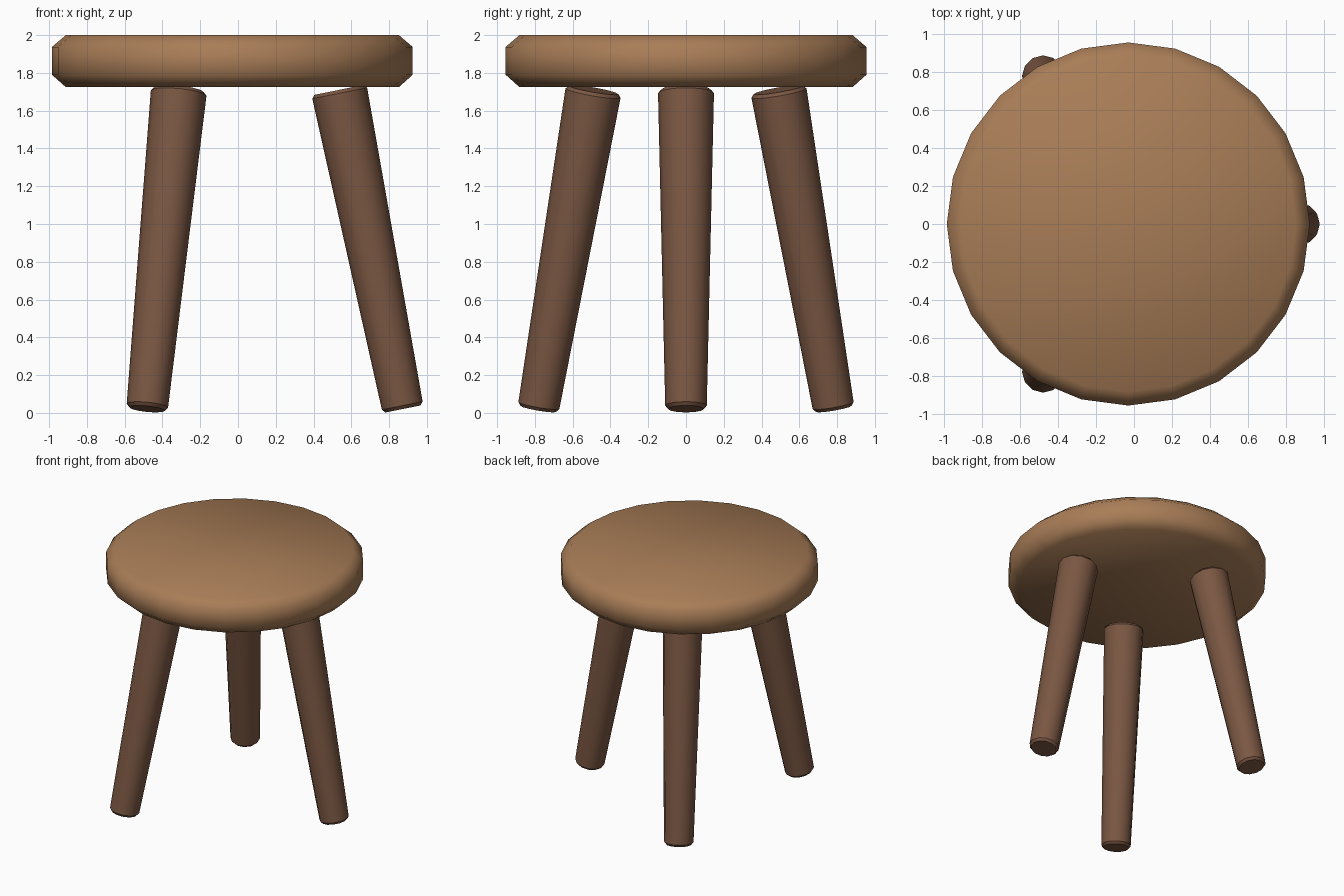
import bpy, bmesh, math
from mathutils import Vector, Matrix

if "Cube" in bpy.data.objects:
    bpy.data.objects.remove(bpy.data.objects["Cube"])

CX = -0.03  # common axis of the seat and the leg ring


def material(name, rgb):
    m = bpy.data.materials.new(name)
    m.diffuse_color = (*rgb, 1)
    m.use_nodes = True
    m.node_tree.nodes["Principled BSDF"].inputs["Base Color"].default_value = m.diffuse_color
    return m


def turned(name, profile, sides, mat, matrix):
    """Closed solid turned from (radius, height) points, low to high."""
    bm = bmesh.new()
    rings = []
    for r, z in profile:
        rings.append([bm.verts.new((r * math.cos(2 * math.pi * i / sides),
                                    r * math.sin(2 * math.pi * i / sides), z))
                      for i in range(sides)])
    for a, b in zip(rings, rings[1:]):
        for i in range(sides):
            j = (i + 1) % sides
            bm.faces.new((a[i], a[j], b[j], b[i]))
    bm.faces.new(rings[0][::-1])
    bm.faces.new(rings[-1])
    bm.transform(matrix)
    for f in bm.faces:
        f.smooth = True
    mesh = bpy.data.meshes.new(name)
    bm.to_mesh(mesh)
    bm.free()
    mesh.materials.append(mat)
    ob = bpy.data.objects.new(name, mesh)
    bpy.context.collection.objects.link(ob)
    return ob


seat_wood = material("seat wood", (0.395, 0.205, 0.095))
leg_wood = material("dark leg wood", (0.195, 0.095, 0.055))

# Round seat with chamfered rims
turned("seat", [(0.882, 1.725), (0.955, 1.79), (0.955, 1.937), (0.882, 2.0)],
       24, seat_wood, Matrix.Translation((CX, 0, 0)))

# Three splayed, tapered legs with softened ends
foot, head = Vector((0.903, 0, 0.021)), Vector((0.565, 0, 1.71))
length = (head - foot).length
tilt = math.atan2(head.x - foot.x, head.z - foot.z)
leg_profile = [(0.095, 0), (0.11, 0.018), (0.148, length - 0.018), (0.133, length)]
for k, name in enumerate(("right_leg", "back_left_leg", "front_left_leg")):
    place = (Matrix.Translation((CX, 0, 0))
             @ Matrix.Rotation(k * 2 * math.pi / 3, 4, 'Z')
             @ Matrix.Translation(foot)
             @ Matrix.Rotation(tilt, 4, 'Y'))
    leg = turned(name, leg_profile, 12, leg_wood, place)
    # Keep the end caps crisp
    bpy.context.view_layer.objects.active = leg
    leg.select_set(True)
    bpy.ops.object.shade_smooth_by_angle(angle=math.radians(35))
    leg.select_set(False)
